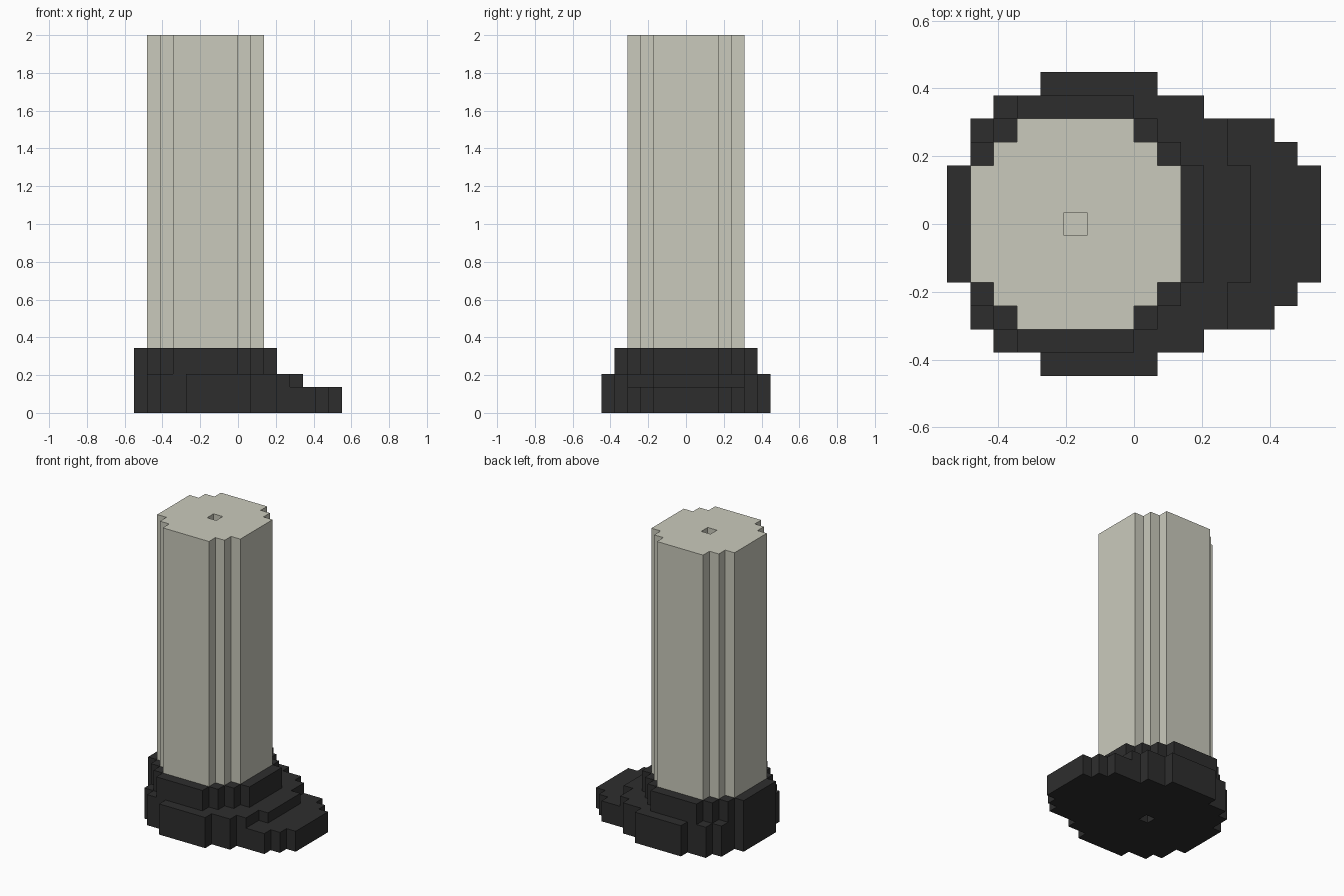
import bpy, bmesh

if "Cube" in bpy.data.objects:
    bpy.data.objects.remove(bpy.data.objects["Cube"])

U = 2 / 29  # one block


def material(name, rgb):
    m = bpy.data.materials.new(name)
    m.diffuse_color = (*rgb, 1)
    m.use_nodes = True
    m.node_tree.nodes["Principled BSDF"].inputs["Base Color"].default_value = m.diffuse_color
    return m


LIGHT = material("pale stone", (0.591, 0.591, 0.503))
DARK = material("charcoal", (0.027, 0.027, 0.027))


def prism(name, loop, z0, z1, mat):
    """Extrude an outline (in blocks) from z0 to z1."""
    pts = [p for i, p in enumerate(loop) if p != loop[i - 1]]
    bm = bmesh.new()
    face = bm.faces.new([bm.verts.new((x * U, y * U, z0 * U)) for x, y in pts])
    ext = bmesh.ops.extrude_face_region(bm, geom=[face])
    for v in ext["geom"]:
        if isinstance(v, bmesh.types.BMVert):
            v.co.z = z1 * U
    bmesh.ops.recalc_face_normals(bm, faces=bm.faces)
    me = bpy.data.meshes.new(name)
    bm.to_mesh(me)
    bm.free()
    me.materials.append(mat)
    ob = bpy.data.objects.new(name, me)
    bpy.context.collection.objects.link(ob)
    return ob


def stepped(rows):
    """Stepped outline from rows (outer y, left x, right x), mirrored in y."""
    right, left, lo = [], [], None
    for hi, x0, x1 in rows:
        for y in ([hi] if lo is None else [lo, hi]):
            right.append((x1, y))
            left.append((x0, y))
        lo = hi
    top = right + left[::-1]
    return top + [(x, -y) for x, y in reversed(top)]


def pit(ob, x, z0, z1, mat):
    """One-block pit at the centre of a disc."""
    cut = prism(ob.name + "_cutter", [(x, -.5), (x + 1, -.5), (x + 1, .5), (x, .5)],
                z0, z1, mat)
    cut.hide_render = True
    cut.hide_viewport = True
    mod = ob.modifiers.new("pit", "BOOLEAN")
    mod.operation = "DIFFERENCE"
    mod.solver = "EXACT"
    mod.object = cut


# Bottom slab with the extended step
slab = prism("base_slab", stepped([(2.5, -8, 8), (3.5, -7, 7), (4.5, -7, 6),
                                   (5.5, -6, 3), (6.5, -4, 1)]), 0, 2, DARK)
pit(slab, -2, -1, 1, DARK)

# Round step above the slab
prism("base_disc", stepped([(2.5, -8, 5), (4.5, -7, 4), (5.5, -6, 3),
                            (6.5, -4, 1)]), 2, 3, DARK)

# Collar around the foot of the column
prism("collar", stepped([(2.5, -8, 3), (3.5, -7, 2), (4.5, -6, 1),
                         (5.5, -5, 0)]), 3, 5, DARK)

# Tall column
column = prism("column", stepped([(2.5, -7, 2), (3.5, -6, 1), (4.5, -5, 0)]),
               5, 29, LIGHT)
pit(column, -3, 28, 30, LIGHT)
